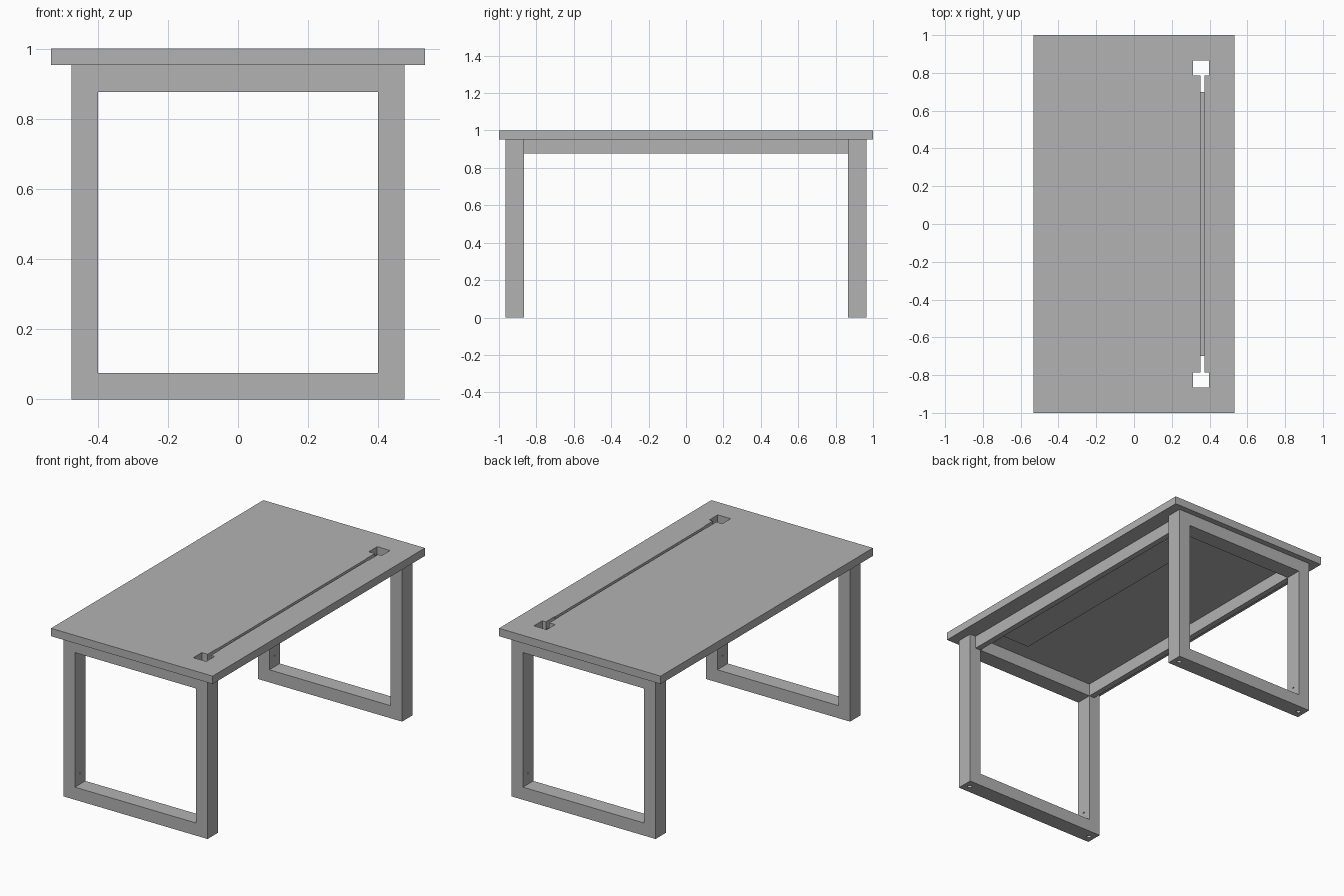
import bpy
import bmesh

if "Cube" in bpy.data.objects:
    bpy.data.objects.remove(bpy.data.objects["Cube"])

grey = bpy.data.materials.new("light_grey")
grey.diffuse_color = (0.448, 0.448, 0.448, 1)
grey.use_nodes = True
grey.node_tree.nodes["Principled BSDF"].inputs["Base Color"].default_value = grey.diffuse_color


def finish(bm, name):
    bmesh.ops.recalc_face_normals(bm, faces=bm.faces)
    mesh = bpy.data.meshes.new(name)
    bm.to_mesh(mesh)
    bm.free()
    mesh.materials.append(grey)
    obj = bpy.data.objects.new(name, mesh)
    bpy.context.collection.objects.link(obj)
    return obj


def prism(name, outline, z0, z1):
    """Extrude an x/y outline from z0 to z1."""
    bm = bmesh.new()
    face = bm.faces.new([bm.verts.new((x, y, z0)) for x, y in outline])
    new = bmesh.ops.extrude_face_region(bm, geom=[face])["geom"]
    verts = [v for v in new if isinstance(v, bmesh.types.BMVert)]
    bmesh.ops.translate(bm, verts=verts, vec=(0, 0, z1 - z0))
    return finish(bm, name)


def box(name, x, y, z):
    return prism(name, [(x[0], y[0]), (x[1], y[0]), (x[1], y[1]), (x[0], y[1])], *z)


def rod(name, radius, depth, location, rotation=(0, 0, 0)):
    bm = bmesh.new()
    bmesh.ops.create_cone(bm, cap_ends=True, segments=16, radius1=radius,
                          radius2=radius, depth=depth)
    obj = finish(bm, name)
    obj.location = location
    obj.rotation_euler = rotation
    return obj


def cut(target, cutter):
    """Subtract the cutter and remove it."""
    mod = target.modifiers.new("cut", 'BOOLEAN')
    mod.operation = 'DIFFERENCE'
    mod.solver = 'EXACT'
    mod.object = cutter
    cutter.hide_render = True
    bpy.context.view_layer.update()
    bpy.context.view_layer.objects.active = target
    bpy.ops.object.modifier_apply(modifier=mod.name)
    bpy.data.objects.remove(cutter)


# Tabletop with a cable slot that widens to a square port at each end
top = box("tabletop", (-0.533, 0.533), (-1, 1), (0.953, 1.0))
half = [(0.353, 0.70), (0.351, 0.70), (0.351, 0.787), (0.312, 0.787), (0.312, 0.866),
        (0.397, 0.866), (0.397, 0.787), (0.373, 0.787), (0.373, 0.70), (0.370, 0.70)]
outline = half + [(x, -y) for x, y in reversed(half)]
cut(top, prism("slot_cutter", outline, 0.9, 1.1))

# Closed rectangular leg frames at both ends
for side, name in ((-1, "front"), (1, "back")):
    y = sorted((side * 0.867, side * 0.965))
    frame = box(name + "_leg_frame", (-0.475, 0.475), y, (0, 0.953))
    cut(frame, box("opening_cutter", (-0.4, 0.4), (y[0] - 0.1, y[1] + 0.1), (0.075, 0.877)))
    # Small foot holes underneath and bolt holes inside the legs
    for sx in (-1, 1):
        cut(frame, rod("foot_hole", 0.013, 0.06, (sx * 0.4375, side * 0.916, 0)))
        cut(frame, rod("bolt_hole", 0.005, 0.04, (sx * 0.4, side * 0.916, 0.14),
                       (0, 1.5708, 0)))

# Long rails, flush with the inner faces of the legs
for side, name in ((-1, "left"), (1, "right")):
    box(name + "_rail", sorted((side * 0.4, side * 0.435)), (-0.867, 0.867), (0.877, 0.953))

# Open-ended cable tray under the slot
box("cable_tray_floor", (0.19, 0.4), (-0.70, 0.70), (0.903, 0.911))
box("cable_tray_wall", (0.19, 0.198), (-0.70, 0.70), (0.911, 0.953))
